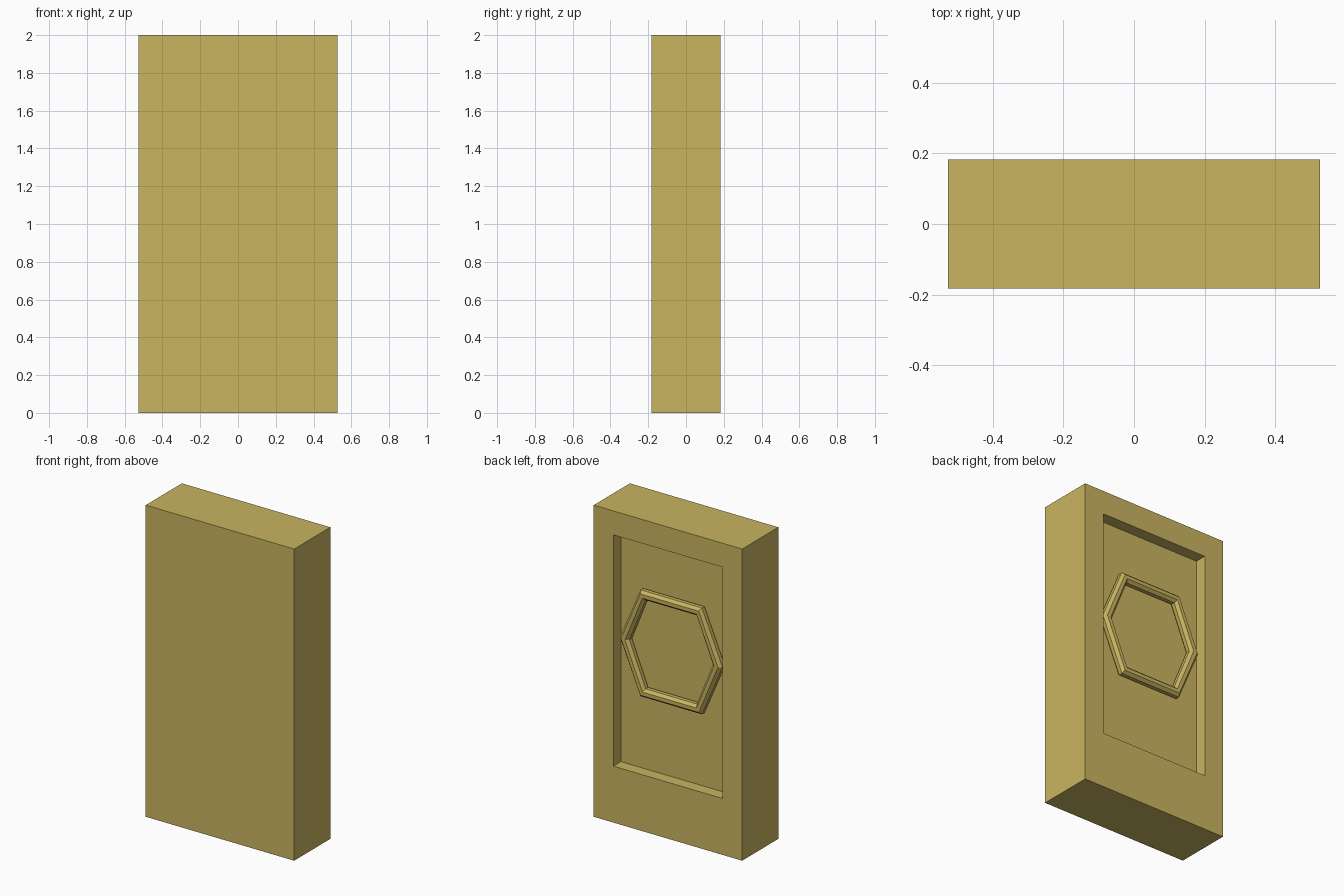
import bpy, bmesh, math

if "Cube" in bpy.data.objects:
    bpy.data.objects.remove(bpy.data.objects["Cube"])

gold = bpy.data.materials.new("muted gold")
gold.diffuse_color = (0.584, 0.462, 0.117, 1)
gold.use_nodes = True
gold.node_tree.nodes["Principled BSDF"].inputs["Base Color"].default_value = gold.diffuse_color


def skin(name, loops, closed):
    """Bridge loops of points with quads; cap the ends, or close into a ring."""
    bm = bmesh.new()
    rows = [[bm.verts.new(p) for p in loop] for loop in loops]
    n = len(rows[0])
    pairs = list(zip(rows, rows[1:]))
    if closed:
        pairs.append((rows[-1], rows[0]))
    else:
        bm.faces.new(rows[0])
        bm.faces.new(rows[-1])
    for a, b in pairs:
        for i in range(n):
            j = (i + 1) % n
            bm.faces.new((a[i], a[j], b[j], b[i]))
    bmesh.ops.recalc_face_normals(bm, faces=bm.faces[:])
    mesh = bpy.data.meshes.new(name)
    bm.to_mesh(mesh)
    bm.free()
    mesh.materials.append(gold)
    obj = bpy.data.objects.new(name, mesh)
    bpy.context.collection.objects.link(obj)
    return obj


def rect(w, y, z0, z1):
    return [(-w, y, z0), (w, y, z0), (w, y, z1), (-w, y, z1)]


# Slab with a rectangular recess in the back
BACK, FLOOR = 0.183, 0.107
skin("slab", [rect(0.527, -BACK, 0, 2), rect(0.527, BACK, 0, 2),
              rect(0.388, BACK, 0.362, 1.846), rect(0.388, FLOOR, 0.362, 1.846)], False)

# Hexagonal tube ring lying in the recess
R, SIDES, CZ = 0.033, 8, 1.185
path = [(0.33, 0), (0.2, 0.313), (-0.2, 0.313), (-0.33, 0), (-0.2, -0.313), (0.2, -0.313)]
ring = []
for x, z in path:
    d = math.hypot(x, z)
    loop = []
    for k in range(SIDES):
        a = math.tau * (k + 0.5) / SIDES
        s = 1 + R * 1.1 * math.cos(a) / d
        loop.append((x * s, FLOOR + 0.03 + R * math.sin(a), CZ + z * s))
    ring.append(loop)
skin("hexagon_ring", ring, True)
